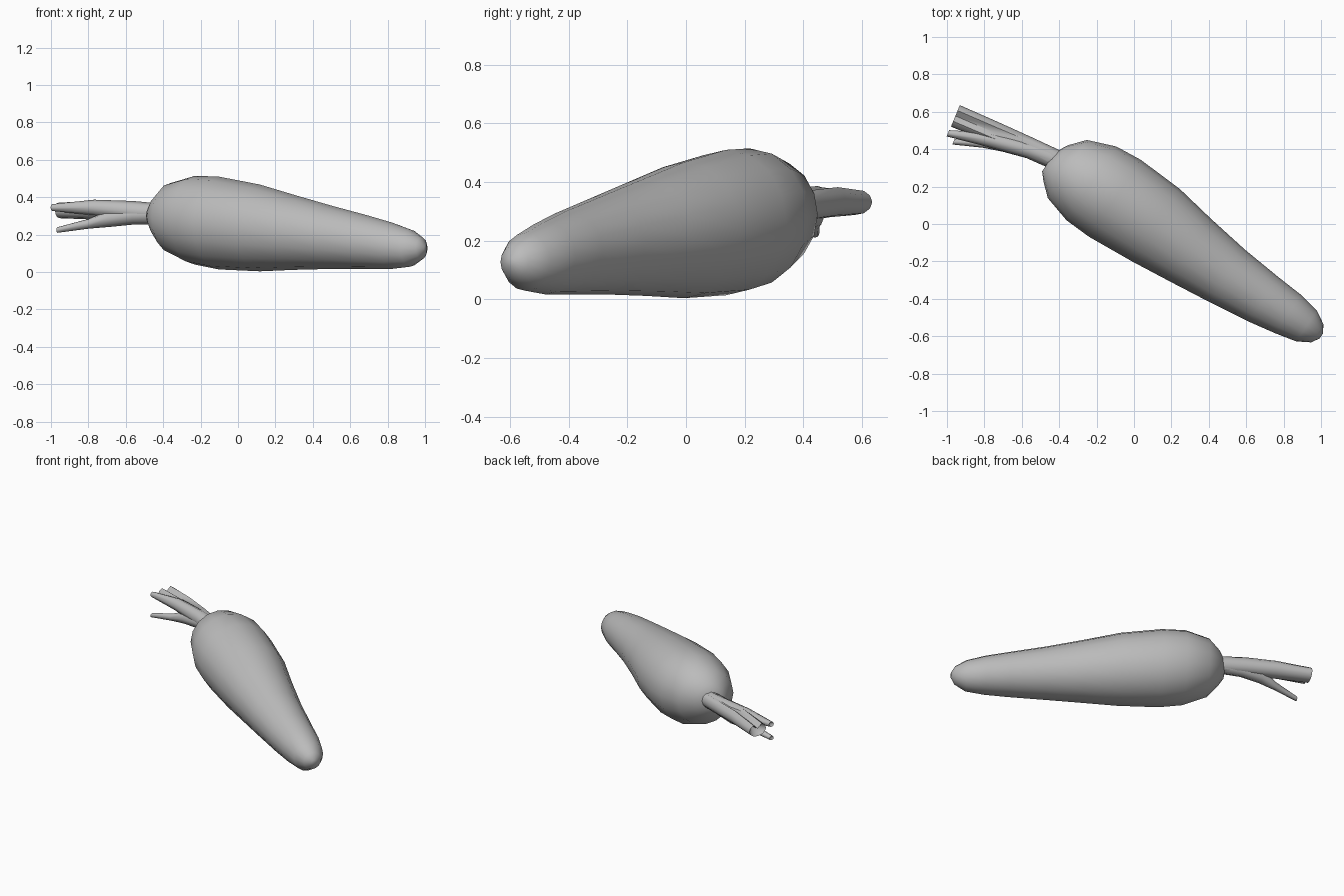
import bpy, bmesh, math
from mathutils import Vector

cube = bpy.data.objects.get("Cube")
if cube:
    bpy.data.objects.remove(cube)

GREY = (0.5, 0.5, 0.5, 1)
grey = bpy.data.materials.new("plain grey")
grey.use_nodes = True
grey.diffuse_color = GREY
grey.node_tree.nodes["Principled BSDF"].inputs["Base Color"].default_value = GREY


def loft(name, rings, side, count, groove=1.0, hollow=0.0):
    """Skin rings of (centre, half width, half height); groove dents the top, hollow sinks the far end."""
    side = Vector(side).normalized()
    up = Vector((0, 0, 1))
    bm = bmesh.new()
    loops = []
    for i, (centre, wide, high) in enumerate(rings):
        loop = []
        for k in range(count):
            a = math.tau * k / count
            dent = 1 + (groove - 1) * (k == count // 4) * i / (len(rings) - 1)
            loop.append(bm.verts.new(Vector(centre) + side * math.cos(a) * wide
                                     + up * math.sin(a) * high * dent))
        loops.append(loop)
    for a, b in zip(loops, loops[1:]):
        for k in range(count):
            n = (k + 1) % count
            bm.faces.new((a[k], a[n], b[n], b[k]))
    first, last = Vector(rings[0][0]), Vector(rings[-1][0])
    axis = (last - first).normalized()
    for loop, point in ((loops[0], first), (loops[-1], last - axis * hollow)):
        tip = bm.verts.new(point)
        for k in range(count):
            bm.faces.new((loop[k], loop[(k + 1) % count], tip))
    bmesh.ops.recalc_face_normals(bm, faces=bm.faces)
    mesh = bpy.data.meshes.new(name)
    bm.to_mesh(mesh)
    bm.free()
    mesh.materials.append(grey)
    obj = bpy.data.objects.new(name, mesh)
    bpy.context.collection.objects.link(obj)
    bpy.ops.object.select_all(action="DESELECT")
    obj.select_set(True)
    bpy.context.view_layer.objects.active = obj
    bpy.ops.object.shade_smooth_by_angle(angle=math.radians(70))
    return obj


# Root: distance along the axis, sideways shift, height of centre, radius
along, across = Vector((0.83, -0.558, 0)), Vector((0.558, 0.83, 0))
profile = [
    (-0.565, 0.02, 0.30, 0.06), (-0.53, 0.035, 0.298, 0.115), (-0.46, 0.045, 0.29, 0.187),
    (-0.31, 0.053, 0.277, 0.238), (-0.16, 0.057, 0.262, 0.248), (0.1, 0.06, 0.236, 0.232),
    (0.33, 0.052, 0.212, 0.2), (0.57, 0.048, 0.186, 0.169), (0.8, 0.052, 0.16, 0.143),
    (0.95, 0.06, 0.141, 0.124), (1.07, 0.062, 0.128, 0.099), (1.14, 0.062, 0.127, 0.058),
    (1.165, 0.062, 0.127, 0.015),
]
loft("root", [(along * s + across * t + Vector((0, 0, z)), r, r) for s, t, z, r in profile],
     across, 16)

# Leaf stalks, fanning out from the crown
stalk_side = (0.38, 0.92, 0)
base = ((-0.4, 0.335, 0.31), 0.055, 0.055)
loft("back_stalk", [base, ((-0.56, 0.415, 0.325), 0.05, 0.056), ((-0.75, 0.49, 0.335), 0.06, 0.055),
                    ((-0.955, 0.578, 0.332), 0.062, 0.044)],
     stalk_side, 12, groove=0.2, hollow=0.07)
loft("middle_stalk", [base, ((-0.56, 0.395, 0.325), 0.045, 0.055), ((-0.77, 0.45, 0.345), 0.04, 0.042),
                      ((-0.995, 0.485, 0.345), 0.018, 0.018)],
     stalk_side, 8, hollow=0.02)
loft("lower_stalk", [base, ((-0.55, 0.395, 0.305), 0.048, 0.05), ((-0.68, 0.43, 0.288), 0.048, 0.046),
                     ((-0.8, 0.432, 0.258), 0.026, 0.026), ((-0.965, 0.44, 0.225), 0.016, 0.015)],
     stalk_side, 8, hollow=0.01)
